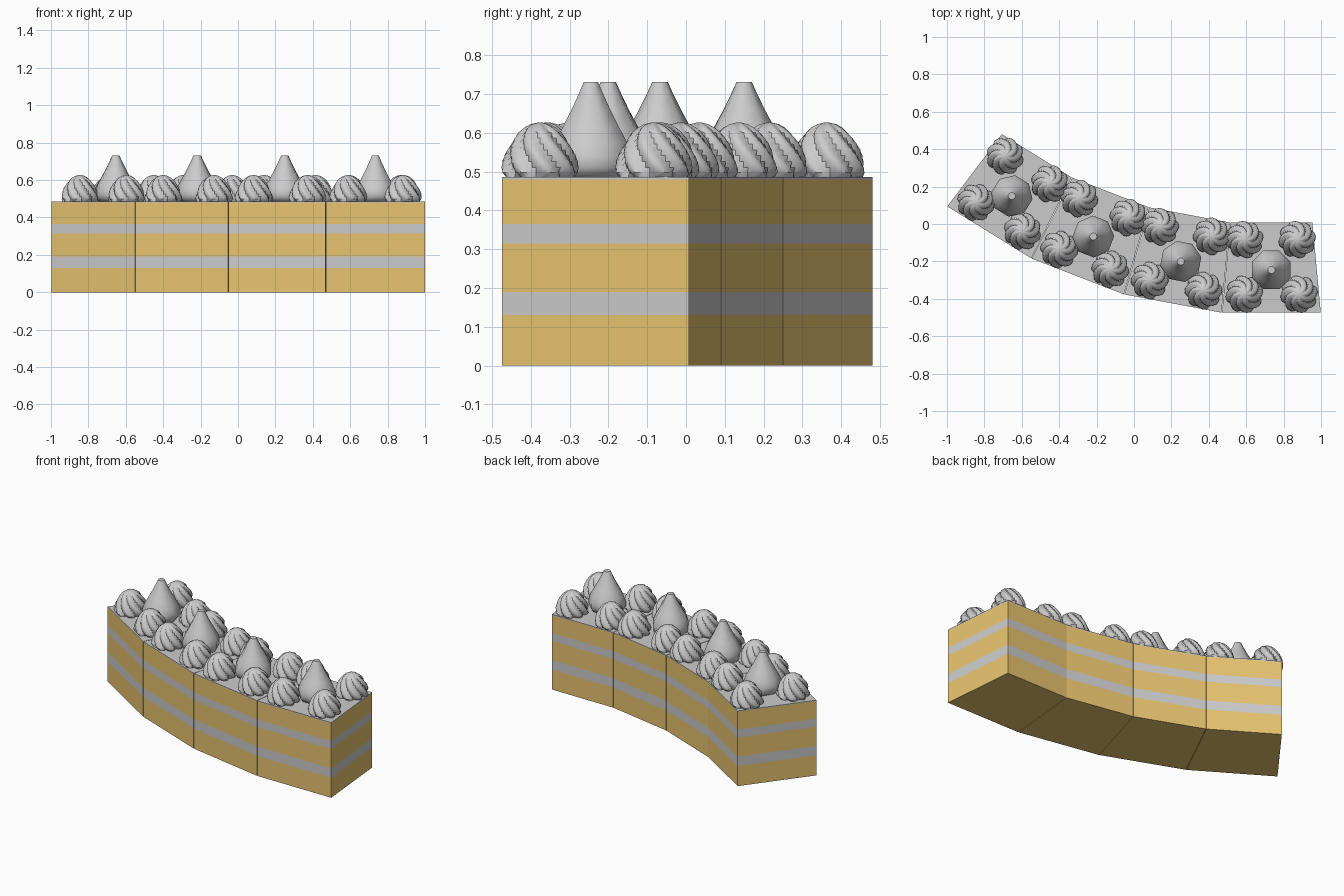
import bpy, bmesh, math
from mathutils import Matrix, Vector

if "Cube" in bpy.data.objects:
    bpy.data.objects.remove(bpy.data.objects["Cube"])

W, D = 0.531, 0.482            # outer width and depth of one slice
STEP = math.radians(10.59)     # turn between neighbouring slices
TOP = 0.486

sponge = bpy.data.materials.new("sponge")
sponge.diffuse_color = (0.8, 0.55, 0.16, 1)
sponge.use_nodes = True
sponge.node_tree.nodes["Principled BSDF"].inputs["Base Color"].default_value = sponge.diffuse_color


def make(name, bm, place, mat=None, smooth=None):
    bmesh.ops.recalc_face_normals(bm, faces=bm.faces)
    me = bpy.data.meshes.new(name)
    bm.to_mesh(me)
    bm.free()
    ob = bpy.data.objects.new(name, me)
    bpy.context.collection.objects.link(ob)
    ob.matrix_world = place
    if mat:
        me.materials.append(mat)
    if smooth:
        bpy.ops.object.select_all(action='DESELECT')
        ob.select_set(True)
        bpy.context.view_layer.objects.active = ob
        bpy.ops.object.shade_smooth_by_angle(angle=math.radians(smooth))
    return ob


def slab(name, z0, z1, place, mat=None):
    # tapered slice layer, narrower at the back
    bm = bmesh.new()
    a = W / 2 - 0.0015
    b = a - D * math.tan(STEP / 2)
    pts = [(-a, -D / 2), (a, -D / 2), (b, D / 2), (-b, D / 2)]
    f = bm.faces.new([bm.verts.new((x, y, z0)) for x, y in pts])
    ext = bmesh.ops.extrude_face_region(bm, geom=[f])
    bmesh.ops.translate(bm, vec=(0, 0, z1 - z0),
                        verts=[v for v in ext["geom"] if isinstance(v, bmesh.types.BMVert)])
    make(name, bm, place, mat)


def lathe(name, profile, sides, place, radius=lambda t, z: 1.0, smooth=40):
    # stacked rings; radius() can modulate each ring
    bm = bmesh.new()
    rings = []
    for r, z in profile:
        ring = []
        for i in range(sides):
            t = 2 * math.pi * i / sides
            k = r * radius(t, z)
            ring.append(bm.verts.new((k * math.cos(t), k * math.sin(t), z)))
        rings.append(ring)
    for lo, hi in zip(rings, rings[1:]):
        for i in range(sides):
            j = (i + 1) % sides
            bm.faces.new((lo[i], lo[j], hi[j], hi[i]))
    bm.faces.new(rings[0])
    bm.faces.new(rings[-1])
    make(name, bm, place, smooth=smooth)


def lobes(t, z):
    # eight twisted piped ridges with sharp valleys
    return 0.78 + 0.24 * abs(math.sin(4 * (t + 9.0 * z)))


LAYERS = [("sponge_bottom", 0, 0.13, sponge), ("cream_lower", 0.13, 0.19, None),
          ("sponge_middle", 0.19, 0.315, sponge), ("cream_upper", 0.315, 0.365, None),
          ("sponge_top", 0.365, 0.48, sponge), ("icing", 0.48, TOP, None)]
PEAK = [(0.095, 0), (0.112, 0.025), (0.112, 0.055), (0.1, 0.09), (0.078, 0.13),
        (0.056, 0.17), (0.036, 0.21), (0.02, 0.245)]
SWIRL = [(0.092, 0), (0.099, 0.012), (0.099, 0.025), (0.096, 0.04), (0.091, 0.055),
         (0.085, 0.07), (0.077, 0.085), (0.067, 0.1), (0.055, 0.115), (0.041, 0.127),
         (0.025, 0.136), (0.008, 0.14)]

corner = Vector((1.0, -0.474, 0))
for k in range(4):
    a = -k * STEP
    along = Vector((math.cos(a), math.sin(a), 0))
    back = Vector((-math.sin(a), math.cos(a), 0))
    place = Matrix.Translation(corner - along * W / 2 + back * D / 2) @ Matrix.Rotation(a, 4, 'Z')
    corner -= along * W
    # cake layers
    for name, z0, z1, mat in LAYERS:
        slab(f"{name}_{k + 1}", z0, z1, place, mat)
    # tall centre peak
    lathe(f"cream_peak_{k + 1}", PEAK, 8,
          place @ Matrix.Translation((0, -0.012, TOP)) @ Matrix.Rotation(math.pi / 8, 4, 'Z'), smooth=60)
    # four corner swirls
    for n, (x, y) in enumerate([(-0.145, -0.143), (0.148, -0.143), (-0.143, 0.15), (0.138, 0.15)]):
        lathe(f"cream_swirl_{k + 1}_{n + 1}", SWIRL, 48,
              place @ Matrix.Translation((x, y, TOP)), lobes)
